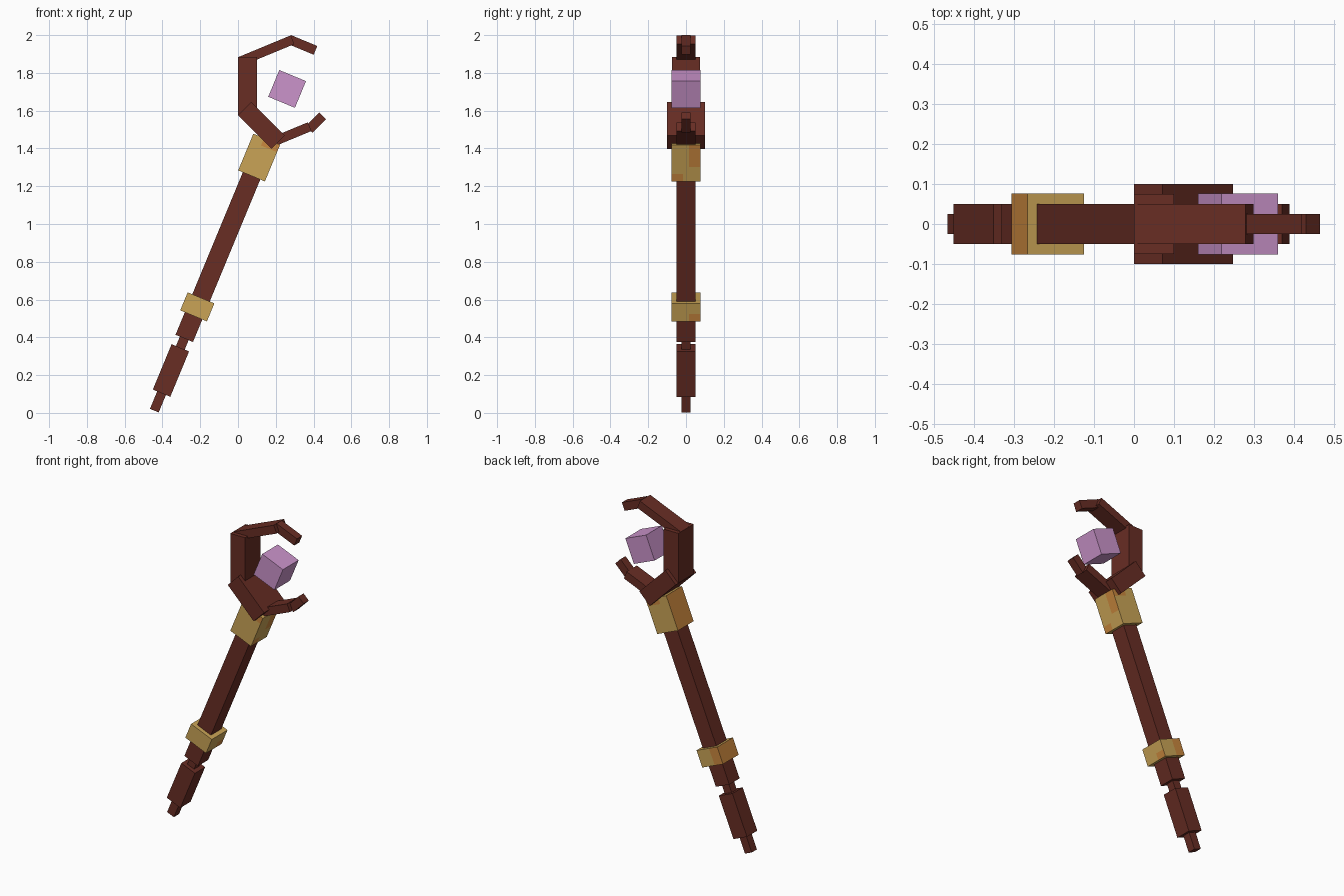
import bpy, bmesh, math
from mathutils import Matrix, Vector

if "Cube" in bpy.data.objects:
    bpy.data.objects.remove(bpy.data.objects["Cube"])


def material(name, rgb):
    # sRGB 0-255 to linear
    lin = [((c / 255 + 0.055) / 1.055) ** 2.4 for c in rgb]
    m = bpy.data.materials.new(name)
    m.diffuse_color = (*lin, 1)
    m.use_nodes = True
    m.node_tree.nodes["Principled BSDF"].inputs["Base Color"].default_value = m.diffuse_color
    return m


WOOD = material("dark red wood", (104, 45, 36))
GOLD = material("gold", (202, 164, 86))
AMBER = material("amber", (202, 136, 62))
PINK = material("pink crystal", (203, 148, 203))


def bar(name, center, size, tilt, mats, cuts=0, rule=None):
    """Box at (x, z) on the middle plane; its local z leans 'tilt' degrees toward +x."""
    bm = bmesh.new()
    bmesh.ops.create_cube(bm, size=1)
    if cuts:
        bmesh.ops.subdivide_edges(bm, edges=bm.edges[:], cuts=cuts, use_grid_fill=True)
    if rule:
        for f in bm.faces:
            f.normal_update()
            f.material_index = int(rule(f.normal, f.calc_center_median()))
    bm.transform(Matrix.Diagonal((*size, 1)))
    me = bpy.data.meshes.new(name)
    bm.to_mesh(me)
    bm.free()
    for m in mats:
        me.materials.append(m)
    ob = bpy.data.objects.new(name, me)
    ob.location = (center[0], 0, center[1])
    ob.rotation_euler = (0, math.radians(tilt), 0)
    bpy.context.collection.objects.link(ob)
    return ob


LEAN = 22.5
FOOT = Vector((-0.443, 0.012))
AXIS = Vector((math.sin(math.radians(LEAN)), math.cos(math.radians(LEAN))))


def staff(name, t0, t1, width, mats, **kw):
    """Box spanning distances t0..t1 along the leaning staff axis."""
    bar(name, FOOT + AXIS * (t0 + t1) / 2, (width, width, t1 - t0), LEAN, mats, **kw)


# amber patches on the gold bands: left side, upper corner, part of right side
def upper_patch(n, c):
    if n.x < -0.5:
        return True
    if n.x > 0.5:
        return (c.y > 0.1 and c.z > -0.1) or (c.y < 0 and c.z < -0.3)
    return abs(n.y) > 0.5 and c.z > 0.25 and c.x > -0.2


def lower_patch(n, c):
    if n.x < -0.5:
        return True
    if n.x > 0.5:
        return c.y > 0 and c.z < 0
    return n.y > 0.5 and c.x < -0.2


# staff
staff("foot_tip", 0.0, 0.12, 0.05, [WOOD])
staff("grip", 0.10, 0.36, 0.10, [WOOD])
staff("neck", 0.34, 0.43, 0.05, [WOOD])
staff("shaft", 0.414, 1.45, 0.10, [WOOD])
staff("lower_band", 0.543, 0.646, 0.153, [GOLD, AMBER], cuts=4, rule=lower_patch)
staff("upper_band", 1.345, 1.555, 0.153, [GOLD, AMBER], cuts=4, rule=upper_patch)

# hooked head
bar("head_base", (0.124, 1.522), (0.10, 0.20, 0.25), -45, [WOOD])
bar("head_back", (0.05, 1.73), (0.10, 0.15, 0.306), 0, [WOOD])
bar("upper_claw", (0.15, 1.918), (0.30, 0.10, 0.05), -22.5, [WOOD])
bar("upper_claw_tip", (0.341, 1.948), (0.15, 0.05, 0.05), 22.5, [WOOD])
bar("lower_claw", (0.287, 1.477), (0.20, 0.10, 0.05), -22.5, [WOOD])
bar("lower_claw_tip", (0.412, 1.537), (0.10, 0.05, 0.05), -45, [WOOD])

# floating crystal
bar("crystal", (0.26, 1.715), (0.153, 0.153, 0.153), LEAN, [PINK])
